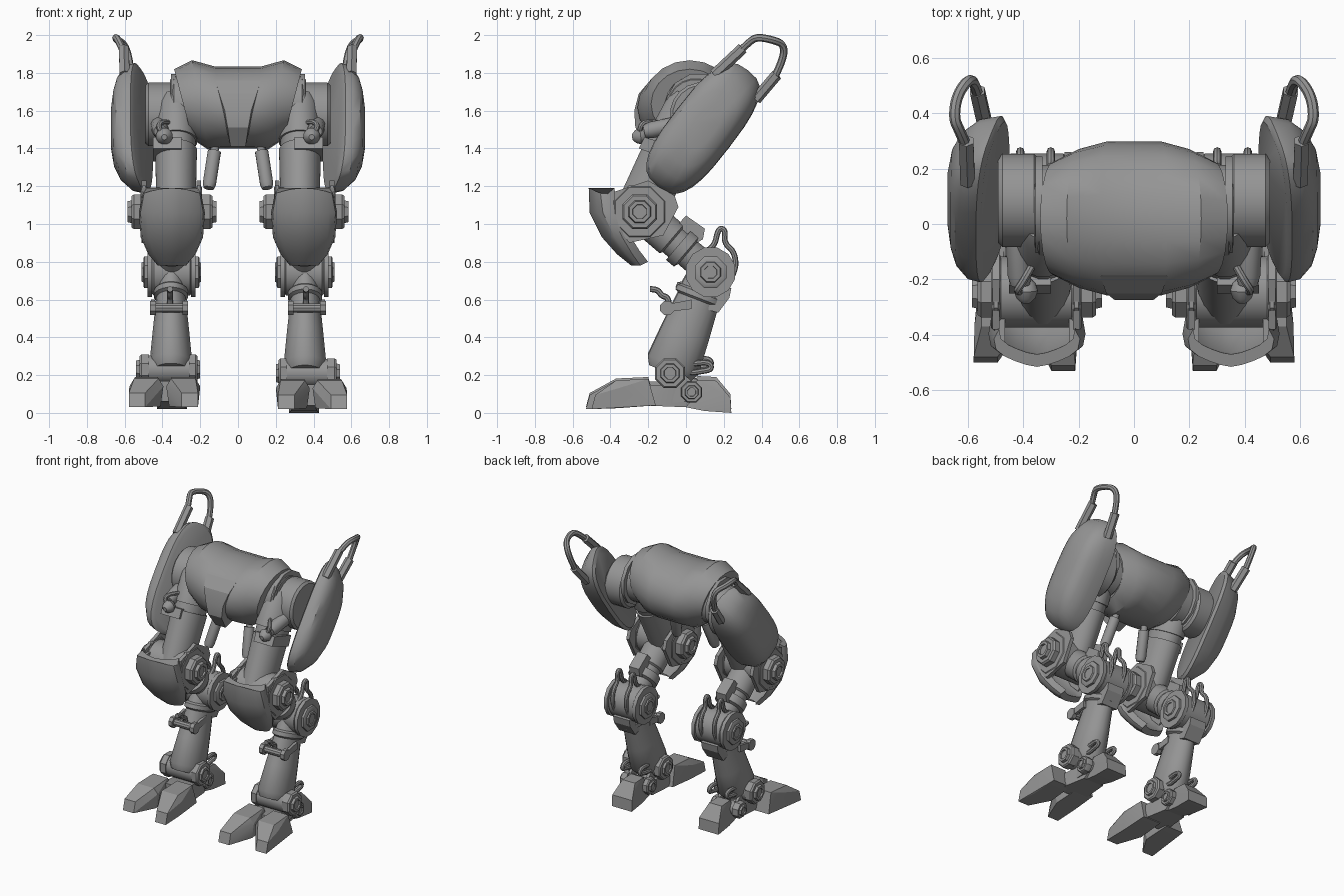
import bpy, bmesh, math
from mathutils import Vector, Matrix

cube = bpy.data.objects.get("Cube")
if cube:
    bpy.data.objects.remove(cube, do_unlink=True)

grey = bpy.data.materials.new("armour grey")
grey.use_nodes = True
grey.diffuse_color = (0.3, 0.3, 0.3, 1)
grey.node_tree.nodes["Principled BSDF"].inputs["Base Color"].default_value = (0.3, 0.3, 0.3, 1)

X = 0.35        # leg centre line
LIFT = 0.02     # right foot is slightly raised


def add(name, bm, pair=True, lift=0.0, angle=35):
    """Make the object, and its mirrored twin when the part is one of a pair."""
    bmesh.ops.recalc_face_normals(bm, faces=bm.faces)
    for f in bm.faces:
        f.smooth = True
    for e in bm.edges:
        e.smooth = e.calc_face_angle(0) < math.radians(angle)
    for side in (("left_", "right_") if pair else ("",)):
        if side == "right_":
            bm.transform(Matrix.Translation((0, 0, lift)) @ Matrix.Diagonal((-1, 1, 1, 1)))
            bmesh.ops.reverse_faces(bm, faces=bm.faces)
        me = bpy.data.meshes.new(side + name)
        bm.to_mesh(me)
        me.materials.append(grey)
        bpy.context.collection.objects.link(bpy.data.objects.new(side + name, me))
    bm.free()


def loft(name, rings, **kw):
    bm = bmesh.new()
    loops = [[bm.verts.new(p) for p in ring] for ring in rings]
    n = len(rings[0])
    for a, b in zip(loops, loops[1:]):
        for i in range(n):
            bm.faces.new((a[i], a[(i + 1) % n], b[(i + 1) % n], b[i]))
    bm.faces.new(loops[0])
    bm.faces.new(loops[-1])
    add(name, bm, **kw)


def turned(name, p0, p1, profile, sides=20, squash=(1, 1), **kw):
    """Profile of (fraction along axis, radius); squash scales x at start and end."""
    p0, p1 = Vector(p0), Vector(p1)
    d = (p1 - p0).normalized()
    u = Vector((0, 0, 1)) if abs(d.x) > 0.9 else Vector((1, 0, 0))
    u = (u - d * u.dot(d)).normalized()
    v = d.cross(u)
    angles = [2 * math.pi * (i + 0.5) / sides for i in range(sides)]
    loft(name, [[p0.lerp(p1, t) + (u * math.cos(a) * (squash[0] + (squash[1] - squash[0]) * t)
                                   + v * math.sin(a)) * r for a in angles] for t, r in profile], **kw)


def hub(name, x0, x1, y, z, r, sides=20, bevel=0.0, **kw):
    b = bevel / abs(x1 - x0)
    prof = [(0, r - bevel), (b, r), (1 - b, r), (1, r - bevel)] if bevel else [(0, r), (1, r)]
    turned(name, (x0, y, z), (x1, y, z), prof, sides, **kw)


def hull(name, pts, **kw):
    bm = bmesh.new()
    for p in pts:
        bm.verts.new(p)
    res = bmesh.ops.convex_hull(bm, input=bm.verts)
    bmesh.ops.delete(bm, geom=[g for g in res["geom_interior"] if isinstance(g, bmesh.types.BMVert)],
                     context="VERTS")
    bmesh.ops.dissolve_limit(bm, angle_limit=0.03, verts=bm.verts, edges=bm.edges)
    add(name, bm, angle=20, **kw)


def tube(name, pts, r, **kw):
    cu = bpy.data.curves.new(name, "CURVE")
    cu.dimensions, cu.bevel_depth, cu.bevel_resolution, cu.use_fill_caps = "3D", r, 2, True
    sp = cu.splines.new("NURBS")
    sp.points.add(len(pts) - 1)
    for q, p in zip(sp.points, pts):
        q.co = (*p, 1)
    sp.order_u, sp.use_endpoint_u, sp.resolution_u = 3, True, 5
    ob = bpy.data.objects.new(name, cu)
    bpy.context.collection.objects.link(ob)
    bpy.context.view_layer.update()
    me = bpy.data.meshes.new_from_object(ob.evaluated_get(bpy.context.evaluated_depsgraph_get()))
    bpy.data.objects.remove(ob)
    bm = bmesh.new()
    bm.from_mesh(me)
    bpy.data.meshes.remove(me)
    add(name, bm, **kw)


def bolt(name, y, z, r, inner, outer, **kw):
    """Stepped octagonal caps on both ends of a joint."""
    for tag, x0, x1 in (("inner_", inner[0], inner[1]), ("outer_", outer[0], outer[1])):
        turned(tag + name, (x0, y, z), (x1, y, z),
               [(0, r), (0.6, r), (0.75, r * 0.9), (0.75, r * 0.65), (1, r * 0.6),
                (1, r * 0.4), (0.85, r * 0.38)], 8, **kw)


# Pelvis: barrel across x, its ends leaning outwards at the top
half = [(0.29, 1.635, 0.205, 0.185), (0.2, 1.63, 0.25, 0.237), (0.1, 1.617, 0.277, 0.216)]
rings = []
for sx, part in ((-1, half), (1, half[::-1])):
    for x, cz, ry, rz in part:
        ring = [2 * math.pi * i / 20 for i in range(20)]
        rings.append([(sx * (x + 0.9 * x * rz * math.sin(a)), 0.02 + ry * math.cos(a),
                       cz + rz * math.sin(a)) for a in ring])
loft("pelvis", rings, pair=False)
hull("pelvis_front_plate", [(s * x, y, z) for s in (-1, 1) for x, y, z in
     ((0.12, -0.19, 1.76), (0.1, -0.25, 1.69), (0.07, -0.274, 1.6), (0.055, -0.268, 1.51),
      (0.04, -0.2, 1.41), (0.05, -0.1, 1.45), (0.1, -0.1, 1.7))], pair=False)

# Hip joints
hub("hip_collar", 0.24, 0.36, 0.05, 1.62, 0.165, bevel=0.02)
hub("hip_flange", 0.33, 0.355, 0.07, 1.62, 0.18, 12)
hub("hip_drum", 0.345, 0.49, 0.085, 1.58, 0.17, bevel=0.015)

# Outer armour pods: rounded outline domed outwards, inner face turned up and forwards
axis, across, mid = Vector((0, 0.61, 0.79)), Vector((0, 0.79, -0.61)), Vector((0, 0.09, 1.506))


def pod_ring(x, w, l, tilt):
    pts = []
    for i in range(28):
        a = 2 * math.pi * i / 28
        c, s = (math.copysign(abs(f) ** 0.68, f) for f in (math.cos(a), math.sin(a)))
        pts.append(mid + axis * l * c + across * w * s + Vector((x - tilt * w * s, 0, 0)))
    return pts


loft("hip_pod", [pod_ring(*r) for r in ((0.5, 0.15, 0.37, 0.34), (0.515, 0.172, 0.39, 0.32),
     (0.575, 0.17, 0.37, 0.2), (0.63, 0.15, 0.3, 0.1), (0.658, 0.115, 0.22, 0.03), (0.672, 0.06, 0.12, 0))])

# Pod handles
turned("upper_handle_socket", (0.6, 0.15, 1.79), (0.605, 0.3, 1.93), [(0, 0.03), (1, 0.03)], 6)
turned("lower_handle_socket", (0.54, 0.37, 1.66), (0.565, 0.48, 1.79), [(0, 0.03), (1, 0.03)], 6)
tube("handle", [(0.605, 0.28, 1.91), (0.63, 0.34, 1.97), (0.65, 0.38, 1.99), (0.64, 0.46, 1.975),
                (0.6, 0.52, 1.95), (0.575, 0.515, 1.87), (0.565, 0.47, 1.78)], 0.02)

# Thighs
turned("thigh", (0.328, 0.045, 1.66), (0.328, -0.245, 1.07),
       [(0, 0.11), (0.08, 0.135), (0.38, 0.142), (0.38, 0.13), (0.46, 0.128), (0.46, 0.14), (1, 0.13)],
       squash=(0.8, 0.8))
hull("thigh_clamp", [(x, y, z) for x in (0.3, 0.45) for y, z in
     ((-0.22, 1.46), (-0.25, 1.4), (-0.06, 1.33), (-0.03, 1.4))])
turned("clamp_arm", (0.42, -0.03, 1.53), (0.41, -0.22, 1.49), [(0, 0.045), (0.8, 0.045), (1, 0.035)], 12)
turned("clamp_ball", (0.39, -0.285, 1.46), (0.39, -0.195, 1.47),
       [(0, 0.015), (0.2, 0.035), (0.5, 0.045), (0.8, 0.035), (1, 0.015)], 12)
tube("clamp_hose", [(0.39, -0.24, 1.47), (0.43, -0.25, 1.51), (0.4, -0.21, 1.55), (0.35, -0.12, 1.53)], 0.014)
turned("thigh_piston", (0.118, -0.03, 1.43), (0.155, -0.12, 1.19),
       [(0, 0.022), (0.2, 0.022), (0.2, 0.036), (0.9, 0.036), (1, 0.028)], 12)

# Knees
KY, KZ = -0.245, 1.065
hub("knee_core", 0.2, 0.5, KY, KZ, 0.13)
for tag, x in (("inner", 0.19), ("outer", 0.48)):
    hub(tag + "_knee_plate", x, x + 0.035, KY, KZ, 0.15, 8, bevel=0.01)
    hull(tag + "_knee_bracket", [(x + d, y, z) for d in (0.005, 0.03) for y, z in
         ((-0.38, 1.17), (-0.2, 1.23), (-0.06, 1.15), (-0.04, 1.09), (-0.12, 0.94), (-0.3, 0.9), (-0.38, 1.0))])
bolt("knee_bolt", KY, KZ, 0.1, (0.2, 0.115), (0.5, 0.585))

# Knee pads: broad shallow front with sides swept back
rows = [(1.19, -0.515, 0.155), (1.06, -0.51, 0.175), (0.93, -0.445, 0.165), (0.84, -0.365, 0.125), (0.78, -0.29, 0.075)]
half_arc = [(1, 0.65), (0.95, 0.4), (0.75, 0.24), (0.5, 0.13), (0.25, 0.045)]
arc = [(-t, b) for t, b in half_arc] + [(0, 0)] + half_arc[::-1]
loft("knee_pad", [[(X + w * t, y + w * b, z - 0.03 * t * t * (z > 1.1)) for t, b in arc] +
                  [(X + w * t * 0.88, y + 0.045 + w * b * 0.9, z + 0.02 * (z < 1.1)) for t, b in arc[::-1]]
                  for z, y, w in rows])
for tag, x in (("inner", 0.21), ("outer", 0.465)):
    hull(tag + "_pad_strut", [(x + d, y, z) for d in (0, 0.025) for y, z in
         ((-0.43, 1.15), (-0.42, 1.02), (-0.3, 0.9), (-0.22, 0.95), (-0.25, 1.15))])

# Shanks between knee and hock
HY, HZ = 0.13, 0.745
turned("shank", (X, KY, KZ), (X, HY, HZ),
       [(0, 0.1), (0.45, 0.1), (0.47, 0.085), (0.55, 0.085), (0.55, 0.105), (0.66, 0.105), (0.68, 0.08), (1, 0.08)])
hull("shank_box", [(x, y, z) for x in (0.31, 0.39) for y, z in
     ((-0.04, 1.0), (0.0, 1.045), (0.1, 0.975), (0.09, 0.92), (0.04, 0.89))])
hub("hock_drum", 0.24, 0.46, HY, HZ, 0.125, bevel=0.015)
for tag, x in (("inner", 0.225), ("outer", 0.455)):
    hub(tag + "_hock_plate", x, x + 0.025, HY, HZ, 0.135, 12)
bolt("hock_bolt", HY, HZ, 0.09, (0.23, 0.195), (0.475, 0.51))
for tag, x in (("inner", 0.3), ("outer", 0.41)):
    tube(tag + "_hock_hose", [(x, 0.09, 0.85), (x, 0.15, 0.87), (x, 0.17, 0.98), (x, 0.21, 0.97), (x, 0.2, 0.9),
                              (x, 0.26, 0.85), (x, 0.265, 0.74), (x, 0.2, 0.66)], 0.015)

# Shins
AY, AZ = -0.085, 0.21
turned("shin", (0.355, 0.12, 0.74), (0.355, AY, AZ),
       [(0, 0.1), (0.18, 0.115), (0.2, 0.135), (0.25, 0.135), (0.27, 0.115), (0.6, 0.132), (0.92, 0.145), (1, 0.12)],
       squash=(0.64, 0.8), lift=LIFT / 2)
hull("calf_plate", [(x, y, z) for x in (0.29, 0.42) for y, z in
     ((0.12, 0.7), (0.24, 0.66), (0.23, 0.61), (0.17, 0.53), (0.1, 0.55))])
hub("shin_clamp_bar", 0.27, 0.46, -0.1, 0.555, 0.025, 10)
for tag, x in (("inner", 0.265), ("outer", 0.435)):
    hub(tag + "_shin_clamp", x, x + 0.03, -0.1, 0.555, 0.04, 8)
    hull(tag + "_clamp_strap", [(x + d, y, z) for d in (0.005, 0.025) for y, z in
         ((-0.1, 0.575), (-0.1, 0.535), (0.03, 0.55), (0.03, 0.6))])
tube("shin_hook", [(0.36, -0.09, 0.56), (0.36, -0.09, 0.61), (0.36, -0.13, 0.62), (0.36, -0.15, 0.655), (0.36, -0.19, 0.655)], 0.016)

# Ankles
hub("ankle_drum", 0.22, 0.5, AY, AZ, 0.075, bevel=0.01, lift=LIFT)
bolt("ankle_bolt", AY, AZ, 0.085, (0.26, 0.2), (0.47, 0.54), lift=LIFT)
bolt("heel_bolt", 0.03, 0.11, 0.06, (0.29, 0.24), (0.43, 0.49), lift=LIFT)
hub("heel_axle", 0.28, 0.44, 0.03, 0.11, 0.045, lift=LIFT)
for tag, x in (("inner", 0.28), ("outer", 0.42)):
    tube(tag + "_ankle_hose", [(x, -0.05, 0.24), (x, 0.02, 0.21), (x, 0.08, 0.22), (x, 0.14, 0.23), (x, 0.12, 0.275), (x, 0.04, 0.26)], 0.015, lift=LIFT)
    hull(tag + "_ankle_link", [(x + d, y, z) for d in (0, 0.02) for y, z in
         ((-0.12, 0.2), (-0.06, 0.25), (0.07, 0.13), (0.02, 0.06), (-0.13, 0.05))], lift=LIFT)

# Feet: two spread toes, an instep and a heel spur
for tag, tip, yt, cx in (("inner", 0.255, -0.51, 0.29), ("outer", 0.535, -0.48, 0.485)):
    hull(tag + "_toe", [(tip + s * 0.043, yt - 0.02 * (z < 0.05), z) for s in (-1, 1) for z in (0.02, 0.095)] +
         [(cx + s * w, y, z) for s in (-1, 1) for w, y, z in
          ((0.075, -0.36, 0.025), (0.09, -0.36, 0.13), (0.065, -0.37, 0.172),
           (0.06, -0.2, 0.18), (0.07, -0.16, 0.04))], lift=LIFT / 2)
hull("instep", [(X + s * w, y, z) for s in (-1, 1) for w, y, z in
     ((0.11, -0.24, 0.04), (0.09, -0.24, 0.15), (0.09, -0.05, 0.14), (0.08, 0.0, 0.03), (0.06, 0.06, 0.1))], lift=LIFT)
hull("heel_spur", [(X + s * w, y, z) for s in (-1, 1) for w, y, z in
     ((0.06, 0.0, 0.03), (0.05, 0.06, 0.175), (0.05, 0.16, 0.17), (0.08, 0.235, 0.08),
      (0.08, 0.24, 0.0), (0.07, 0.1, 0.01))], lift=LIFT)
